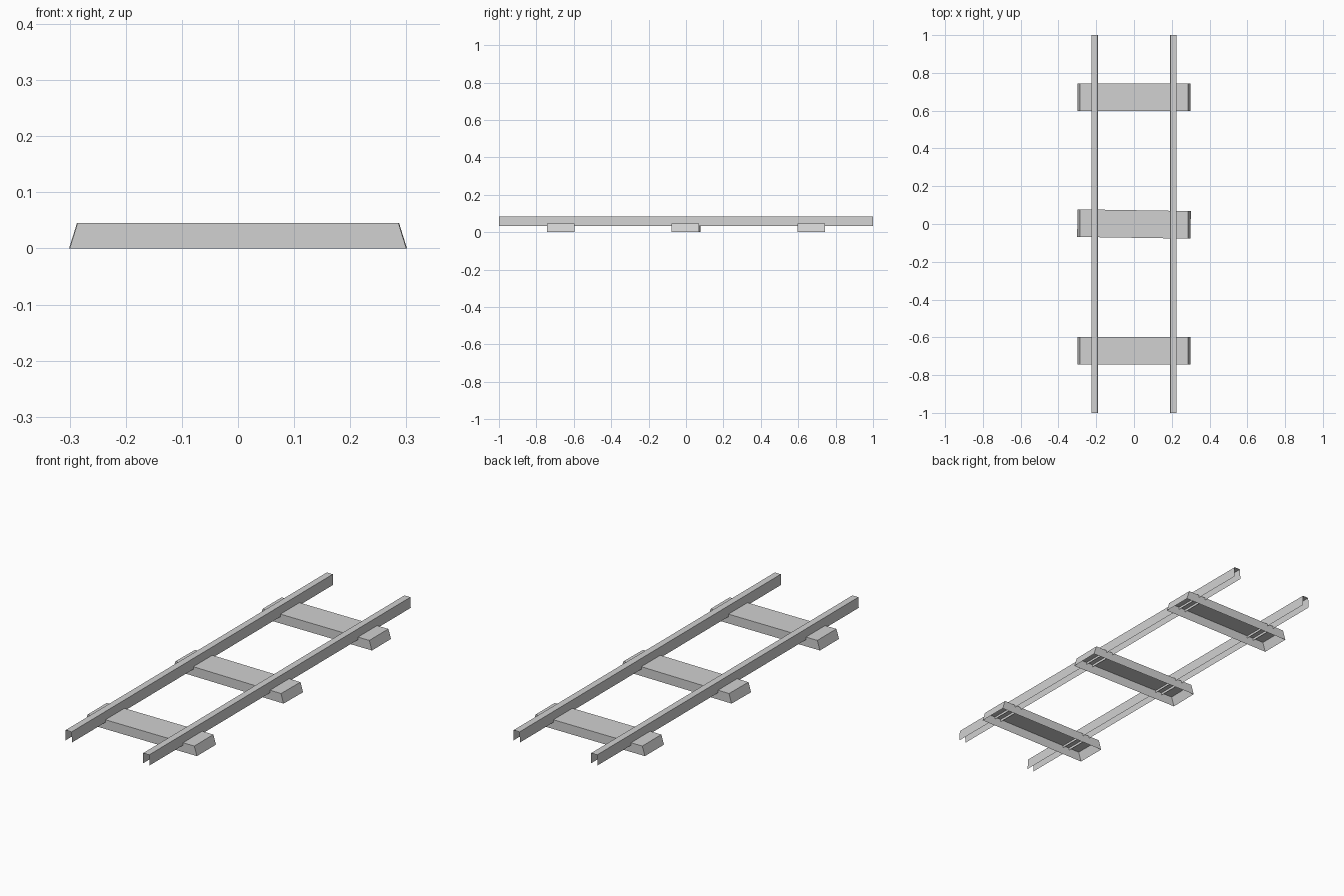
import bpy
import bmesh
import math

cube = bpy.data.objects.get("Cube")
if cube:
    bpy.data.objects.remove(cube, do_unlink=True)

GREY = 0.64
mat = bpy.data.materials.new("plain_grey")
mat.use_nodes = True
mat.diffuse_color = (GREY, GREY, GREY, 1)
mat.node_tree.nodes["Principled BSDF"].inputs["Base Color"].default_value = (GREY, GREY, GREY, 1)


def tapered_shell(name, bottom, top, z0, z1, location=(0, 0), turn=0, open_sides=()):
    """Hollow box without a floor; half sizes of bottom and top, open_sides are axes left uncapped."""
    bm = bmesh.new()
    bmesh.ops.create_cube(bm, size=2)
    bm.normal_update()
    doomed = [f for f in bm.faces if f.normal.z < -0.5
              or any(abs(f.normal[axis]) > 0.5 for axis in open_sides)]
    bmesh.ops.delete(bm, geom=doomed, context='FACES')
    for v in bm.verts:
        half, z = (top, z1) if v.co.z > 0 else (bottom, z0)
        v.co = (v.co.x * half[0], v.co.y * half[1], z)
    mesh = bpy.data.meshes.new(name)
    bm.to_mesh(mesh)
    bm.free()
    mesh.materials.append(mat)
    obj = bpy.data.objects.new(name, mesh)
    obj.location = (*location, 0)
    obj.rotation_euler.z = turn
    bpy.context.collection.objects.link(obj)


# Sleepers with sloping ends; the middle one sits slightly askew
for label, y, turn in (("front", -0.67, 0), ("middle", 0, -0.9), ("back", 0.67, 0)):
    tapered_shell(label + "_sleeper", (0.3, 0.073), (0.286, 0.073), 0, 0.045,
                  location=(0, y), turn=math.radians(turn))

# Rails: folded channels, open underneath and at both ends
for label, side in (("left", 1), ("right", -1)):
    tapered_shell(label + "_rail", (0.018, 1), (0.016, 1), 0.033, 0.084,
                  location=(side * 0.208, 0), open_sides=(1,))
